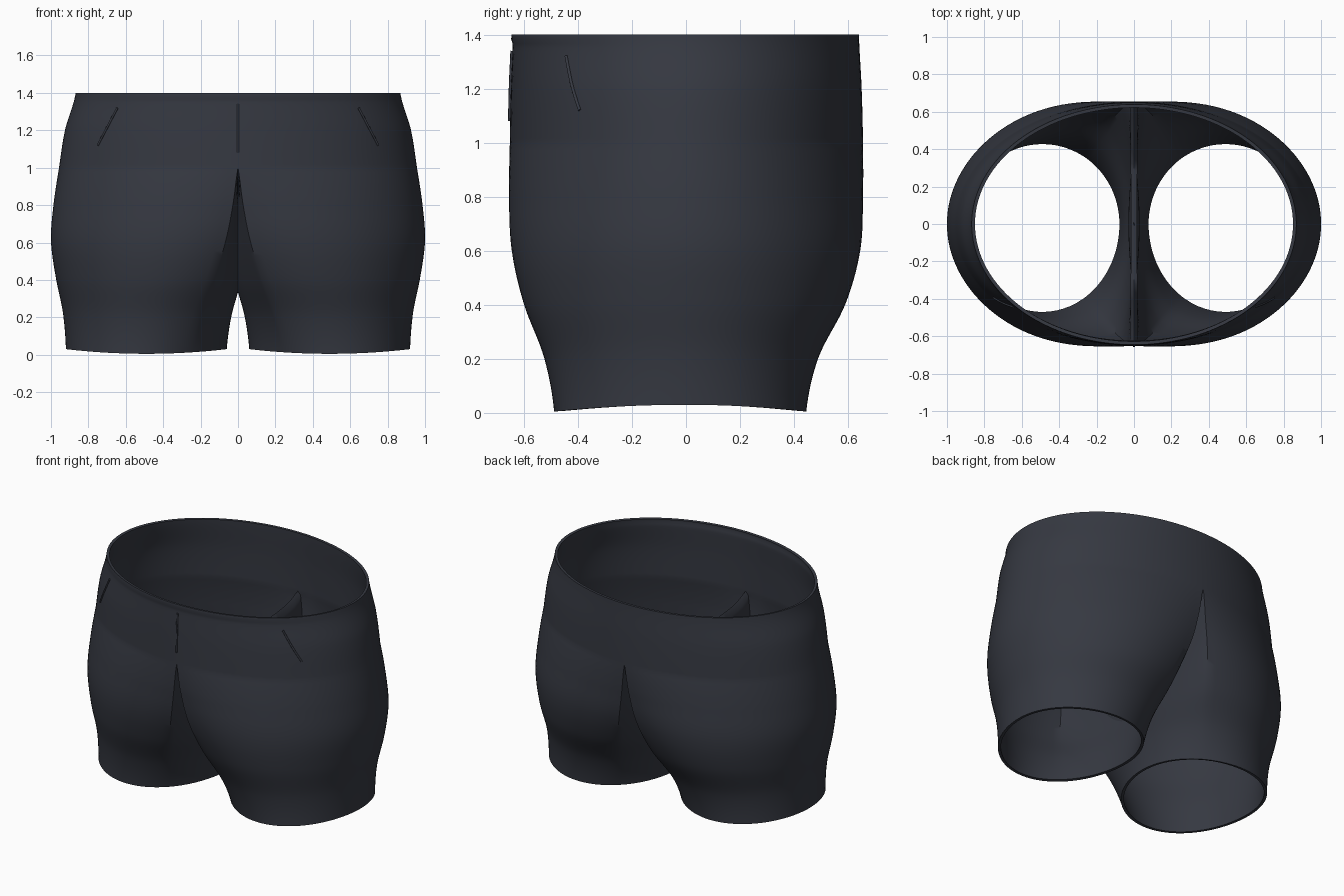
import bpy, bmesh
from math import sin, cos, pi, sqrt, exp, radians

if "Cube" in bpy.data.objects:
    bpy.data.objects.remove(bpy.data.objects["Cube"])

# Outline measurements at z = 0, 0.2, ... 1.4
SIDE = [.92, .936, .975, 1.0, .986, .957, .925, .868]
FRONT = [.488, .525, .6, .645, .655, .652, .648, .640]
BACK = [.445, .49, .59, .645, .655, .655, .65, .64]
INNER = [.06, .035, -.012, -.03, -.02, 0, 0, 0]
SPLIT, TOP = 1.0, 1.4
N_OUT, N_IN, BODY_ROWS, LEG_ROWS = 64, 32, 24, 40


def sample(keys, z):
    """Smooth curve through evenly spaced measurements."""
    f = min(max(z / .2, 0), len(keys) - 1)
    i = min(int(f), len(keys) - 2)
    t = f - i
    p = [keys[min(max(i + k, 0), len(keys) - 1)] for k in (-1, 0, 1, 2)]
    return .5 * (2 * p[1] + (p[2] - p[0]) * t
                 + (2 * p[0] - 5 * p[1] + 4 * p[2] - p[3]) * t * t
                 + (3 * p[1] - p[0] - 3 * p[2] + p[3]) * t ** 3)


def depth(y, z):
    """Scale a unit y to the front or back outline, with a small lip at the front waist."""
    lip = .008 * exp(-((z - 1.39) / .016) ** 2)
    return y * (sample(FRONT, z) + lip if y < 0 else sample(BACK, z))


def leg_ring(s):
    """Half-body outline (s=0) morphing to a round leg opening (s=1)."""
    pts = []
    wide = radians(122)
    for i in range(N_OUT + N_IN):
        if i <= N_OUT:
            u = i / N_OUT * 2 - 1
            dx, dy, zt = cos(u * pi / 2), sin(u * pi / 2), SPLIT
            ang = u * (.75 * wide + .25 * wide * u * u)
        else:
            v = (i - N_OUT) / N_IN
            dx, dy = 0, 1 - 2 * v
            zt = .92 + .08 * abs(dy) ** 6
            ang = wide + v * (2 * pi - 2 * wide)
        ex, ey = .5 + .5 * cos(ang), sin(ang)
        zh = .03 - .025 * ey * ey
        pts.append((dx + (ex - dx) * s, dy + (ey - dy) * s, zt + (zh - zt) * s))
    widest = max(abs(p[1]) for p in pts)
    z = SPLIT * (1 - s)
    lo, hi = sample(INNER, z), sample(SIDE, z)
    return [(lo + (hi - lo) * x, depth(y / widest, z), h) for x, y, h in pts]


def body_ring(z):
    ring = []
    for i in range(N_OUT + 1):
        u = (i / N_OUT * 2 - 1) * pi / 2
        x = 0 if i in (0, N_OUT) else sample(SIDE, z) * cos(u)
        ring.append((x, depth(sin(u), z), z))
    return ring


def skin(bm, rings, side, closed):
    rows = [[bm.verts.new((side * x, y, z)) for x, y, z in r] for r in rings]
    n = len(rows[0])
    for a, b in zip(rows, rows[1:]):
        for i in range(n if closed else n - 1):
            j = (i + 1) % n
            f = [a[i], b[i], b[j], a[j]]      # rows run downwards
            bm.faces.new(f if side > 0 else f[::-1])


fabric = bpy.data.materials.new("dark_fabric")
fabric.diffuse_color = (.036, .040, .053, 1)
fabric.use_nodes = True
fabric.node_tree.nodes["Principled BSDF"].inputs["Base Color"].default_value = fabric.diffuse_color

# Shorts: body and two legs as one skin
bm = bmesh.new()
body = [body_ring(TOP + (SPLIT - TOP) * k / BODY_ROWS) for k in range(BODY_ROWS + 1)]
legs = [leg_ring(k / LEG_ROWS) for k in range(LEG_ROWS + 1)]
for side in (1, -1):
    skin(bm, body, side, False)
    skin(bm, legs, side, True)
bmesh.ops.remove_doubles(bm, verts=bm.verts, dist=1e-4)
mesh = bpy.data.meshes.new("shorts")
bm.to_mesh(mesh)
bm.free()
shorts = bpy.data.objects.new("shorts", mesh)
bpy.context.collection.objects.link(shorts)
mesh.materials.append(fabric)
bpy.context.view_layer.objects.active = shorts
shorts.select_set(True)

# Cloth thickness, inwards
solid = shorts.modifiers.new("thickness", 'SOLIDIFY')
solid.thickness = .018
solid.offset = -1
bpy.ops.object.modifier_apply(modifier="thickness")
bpy.ops.object.shade_smooth_by_angle(angle=radians(40))


# Raised seams lying on the front surface
def seam(name, x0, z0, x1, z1):
    cu = bpy.data.curves.new(name, 'CURVE')
    cu.dimensions = '3D'
    cu.bevel_depth = .006
    cu.bevel_resolution = 2
    cu.use_fill_caps = True
    sp = cu.splines.new('POLY')
    sp.points.add(8)
    for k, p in enumerate(sp.points):
        x, z = x0 + (x1 - x0) * k / 8, z0 + (z1 - z0) * k / 8
        y = -sample(FRONT, z) * sqrt(1 - (x / sample(SIDE, z)) ** 2)
        p.co = (x, y - .002, z, 1)
    cu.materials.append(fabric)
    bpy.context.collection.objects.link(bpy.data.objects.new(name, cu))


seam("fly_seam", 0, 1.34, 0, 1.08)
for label, sx in (("right", 1), ("left", -1)):
    seam("pocket_seam_" + label, sx * .645, 1.32, sx * .75, 1.12)
